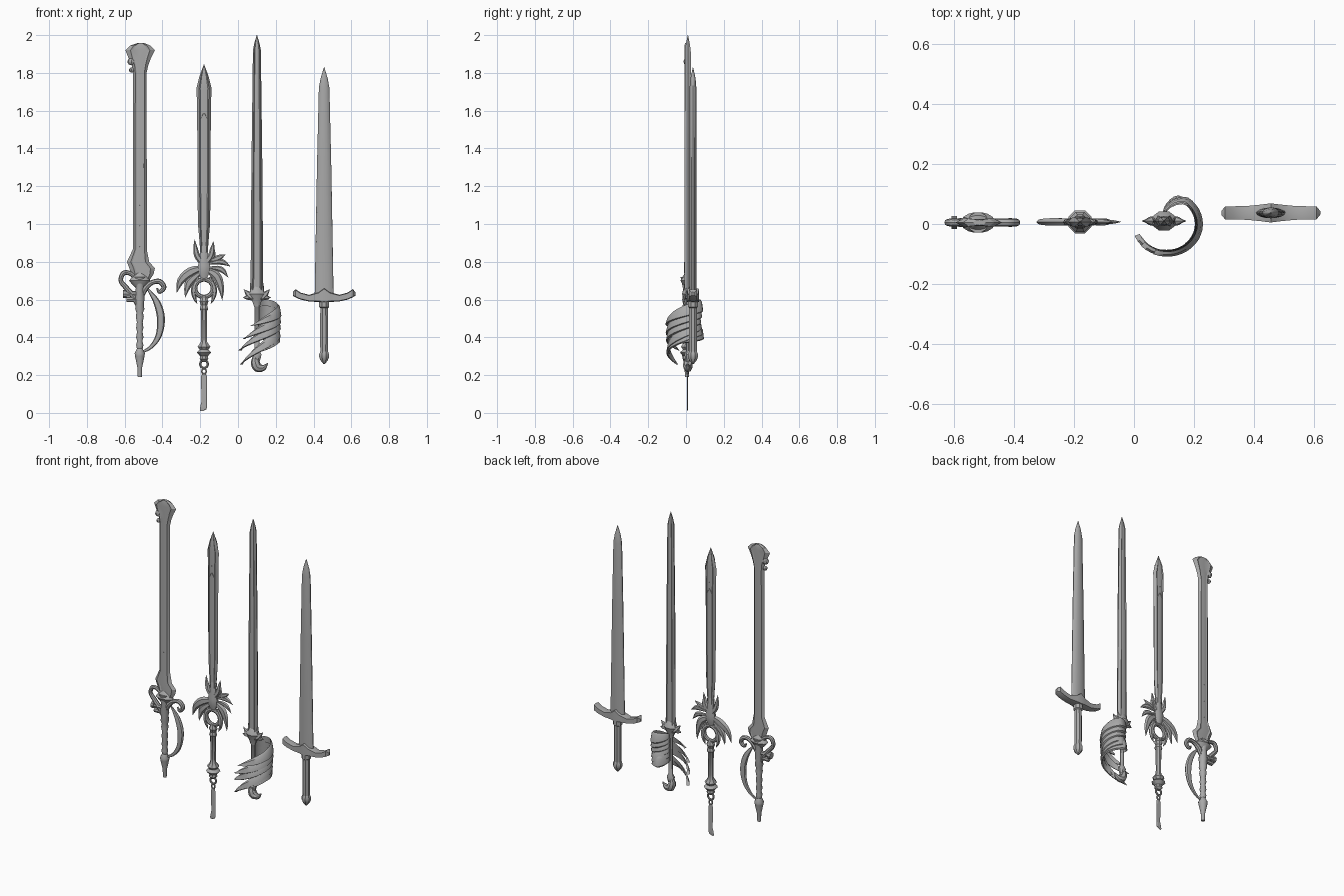
import bpy, bmesh, math
from mathutils import Vector

cube = bpy.data.objects.get("Cube")
if cube:
    bpy.data.objects.remove(cube)

steel = bpy.data.materials.new("plain_grey")
steel.use_nodes = True
grey = (0.4, 0.4, 0.4, 1)
steel.diffuse_color = grey
steel.node_tree.nodes["Principled BSDF"].inputs["Base Color"].default_value = grey


def loft(name, rings, angle=35):
    """Skin a row of equal point rings and close both ends."""
    bm = bmesh.new()
    rows = [[bm.verts.new(p) for p in ring] for ring in rings]
    n = len(rows[0])
    for a, b in zip(rows, rows[1:]):
        for i in range(n):
            j = (i + 1) % n
            bm.faces.new((a[i], a[j], b[j], b[i]))
    bm.faces.new(rows[0])
    bm.faces.new(rows[-1])
    bmesh.ops.remove_doubles(bm, verts=bm.verts, dist=0.0002)
    bmesh.ops.recalc_face_normals(bm, faces=bm.faces)
    mesh = bpy.data.meshes.new(name)
    bm.to_mesh(mesh)
    bm.free()
    mesh.materials.append(steel)
    obj = bpy.data.objects.new(name, mesh)
    bpy.context.collection.objects.link(obj)
    bpy.ops.object.select_all(action='DESELECT')
    obj.select_set(True)
    bpy.context.view_layer.objects.active = obj
    bpy.ops.object.shade_smooth_by_angle(angle=math.radians(angle))
    return obj


def circle(n, turn=0.0):
    steps = [math.tau * (i + turn) / n for i in range(n)]
    return [(math.cos(a), math.sin(a)) for a in steps]


def spline(points, steps=6):
    """Smooth path through the points; the radius rides along."""
    p = [Vector(q) for q in points]
    p = [p[0] * 2 - p[1]] + p + [p[-1] * 2 - p[-2]]
    path = []
    for a, b, c, d in zip(p, p[1:], p[2:], p[3:]):
        for k in range(steps):
            t = k / steps
            path.append((b * 2 + (c - a) * t + (a * 2 - b * 5 + c * 4 - d) * t * t
                         + (b * 3 - a - c * 3 + d) * t ** 3) / 2)
    return path + [p[-2]]


def sweep(name, hilt, points, depth=1.0, sides=8, steps=6):
    """Tapered stem in the plane of the sword; points are (x, z, radius)."""
    path = spline(points, steps)
    rings = []
    for i, p in enumerate(path):
        d = path[min(i + 1, len(path) - 1)] - path[max(i - 1, 0)]
        d = Vector((d.x, d.y)).normalized()
        r = max(p.z, 0)
        rings.append([(hilt[0] + p.x - d.y * r * u, hilt[1] + r * depth * v,
                       p.y + d.x * r * u) for u, v in circle(sides)])
    return loft(name, rings)


def lathe(name, hilt, profile, sides=12, flat=1.0):
    """Turned part; profile is (radius, z)."""
    return loft(name, [[(hilt[0] + r * u, hilt[1] + r * flat * v, z)
                        for u, v in circle(sides, 0.5)] for r, z in profile])


def blade(name, hilt, rows, thick, section):
    """Rows are (z, left, right); the section is scaled between the edges."""
    rings = []
    for z, l, r in rows:
        t = thick * min(1, (r - l) / 0.05)
        rings.append([(hilt[0] + (l + r) / 2 + (r - l) / 2 * u, hilt[1] + t * v, z)
                      for u, v in section])
    return loft(name, rings, 20)


def even(rows):
    return [(z, -w, w) for z, w in rows]


def ring(name, hilt, z, radius, wire, squash=1.0):
    bpy.ops.mesh.primitive_torus_add(
        major_radius=radius, minor_radius=wire, major_segments=24, minor_segments=8,
        location=(hilt[0], hilt[1], z), rotation=(math.pi / 2, 0, 0))
    obj = bpy.context.object
    obj.name = name
    obj.scale.x = squash
    obj.data.materials.append(steel)
    bpy.ops.object.shade_smooth_by_angle()


def stud(name, hilt, x, z, r):
    sweep(name, hilt, [(x, z - 2 * r, 0), (x, z, r), (x, z + 2 * r, 0)], 2.2, 4, 1)


half = [(-1, 0), (-.74, .7), (-.66, 1), (-.5, .75), (0, .9), (.5, .75), (.66, 1), (.74, .7)]
fullered = half + [(-u, -v) for u, v in half]
bevelled = [(-1, 0), (-.7, 1), (.7, 1), (1, 0), (.7, -1), (-.7, -1)]
lens = circle(16)

# Scroll sword
A = (-0.52, 0.005)
blade("scroll_blade", A, [
    (.7, -.02, .05), (.735, -.045, .073), (.765, -.055, .08), (.8, -.068, .05),
    (.865, -.037, .037), (1.3, -.037, .037), (1.8, -.036, .036), (1.84, -.042, .045),
    (1.88, -.06, .06), (1.92, -.076, .08), (1.945, -.05, .055), (1.957, -.015, .025)],
    .013, fullered)
for k in range(3):
    stud("blade_mark", A, 0, .88 + .11 * k, .006)
for x, z, r in [(-.045, 1.86, .02), (-.043, 1.815, .014)]:
    sweep("tip_knob", A, [(x, z - r, 0), (x, z - r * .7, r * .7), (x, z, r),
                          (x, z + r * .7, r * .7), (x, z + r, 0)], .9)
lathe("scroll_grip", A, [
    (.011, .19), (.013, .24), (.026, .3), (.028, .315), (.016, .34), (.02, .36), (.014, .38),
    (.02, .4), (.015, .43), (.02, .45), (.016, .48), (.022, .51), (.018, .53), (.025, .55),
    (.022, .58), (.026, .6), (.022, .66), (.035, .72)])
lathe("scroll_collar", A, [(.02, .66), (.045, .685), (.058, .7), (.045, .715), (.02, .74)],
      16, .6)
sweep("left_scroll", A, [
    (.04, .685, .008), (0, .69, .014), (-.045, .735, .012), (-.085, .74, .013),
    (-.1, .7, .012), (-.07, .66, .014), (-.03, .61, .014), (-.01, .55, .004)])
sweep("right_scroll", A, [
    (0, .59, .008), (.03, .66, .016), (.065, .69, .013), (.105, .695, .014),
    (.128, .665, .013), (.105, .64, .01), (.09, .66, .004)])
sweep("knuckle_bow", A, [
    (.04, .66, .004), (.09, .585, .018), (.112, .5, .021), (.1, .41, .016),
    (.06, .35, .01), (.01, .32, .006)], .7)
for z, x in [(.63, -.088), (.6, -.07)]:
    sweep("side_peg", A, [(x, z, .014), (0, z, .014)], 1, 8, 1)
sweep("side_peg_cap", A, [(-.088, .63, .021), (-.07, .63, .021)], 1, 8, 1)

# Leaf sword
B = (-0.18, 0.007)
blade("leaf_blade", B, even([
    (.85, .02), (.92, .025), (1, .032), (1.2, .035), (1.6, .036), (1.72, .04),
    (1.78, .025), (1.845, .001)]), .015, fullered)
stud("blade_diamond", B, 0, 1.63, .008)
for s in (-1, 1):
    sweep("blade_chevron", B, [(0, 1.59, .003), (s * .02, 1.555, .003)], 5, 4, 1)
    sweep("ring_horn", B, [(s * .03, .72, .008), (s * .055, .66, .013),
                           (s * .05, .61, .01), (s * .035, .575, 0)], .9, 6)
    sweep("blade_horn", B, [(s * .005, .79, .016), (s * .035, .83, .016),
                            (s * .045, .87, .012), (s * .05, .915 - s * .005, 0)], .8, 6)
lathe("leaf_hub", B, [(.012, .7), (.03, .74), (.034, .78), (.022, .83), (.024, .88),
                      (.008, .92)], 8, .6)
ring("guard_ring", B, .66, .047, .012)
leaves = {
    "left_wing": [(0, .77, .012), (-.07, .745, .026), (-.122, .7, .02), (-.145, .635, 0)],
    "left_low_wing": [(-.01, .75, .01), (-.07, .7, .022), (-.09, .66, .015), (-.1, .61, 0)],
    "right_wing": [(.01, .76, .012), (.065, .725, .024), (.09, .66, .016), (.097, .595, 0)],
    "upper_leaf": [(.02, .79, .004), (.045, .83, .015), (.055, .875, 0)],
    "rising_leaf": [(.02, .8, .004), (.075, .82, .016), (.115, .84, 0)],
    "outer_leaf": [(.02, .79, .004), (.09, .8, .016), (.14, .775, 0)],
    "lower_leaf": [(.02, .77, .004), (.09, .76, .015), (.13, .715, 0)]}
for name, pts in leaves.items():
    sweep(name, B, pts, .55, 6)
lathe("leaf_grip", B, [
    (.01, .27), (.025, .285), (.022, .3), (.042, .32), (.025, .335), (.036, .35), (.018, .375),
    (.016, .4), (.018, .54), (.024, .55), (.018, .57), (.026, .59), (.012, .62)], 8)
ring("chain_ring", B, .258, .02, .006)
ring("chain_link", B, .22, .014, .005, .8)
blade("hanging_tag", B, [(.01, -.02, -.004), (.02, -.022, .014), (.04, -.018, .016),
                         (.06, -.013, .016), (.19, -.016, .016), (.208, -.01, .01)],
      .004, bevelled)

# Feather sword
C = (0.1, 0.01)
blade("feather_blade", C, even([(.6, .034), (1.3, .029), (1.92, .021), (1.96, .013),
                                (2, .001)]), .018, fullered)
lathe("feather_grip", C, [(.012, .26), (.022, .29), (.026, .31), (.014, .33), (.013, .45),
                          (.015, .56), (.03, .6), (.045, .63), (.03, .66), (.01, .68)], 8, .75)
for s in (-1, 1):
    sweep("collar_petal", C, [(0, .6, .012), (s * .035, .62, .02), (s * .07, .655, 0)], .9, 6)
    sweep("collar_low_petal", C, [(0, .64, .01), (s * .04, .615, .017), (s * .075, .61, 0)], .9, 6)
    sweep("collar_high_petal", C, [(0, .61, .012), (s * .02, .64, .017), (s * .035, .69, 0)], .9, 6)
sweep("hooked_pommel", C, [(-.01, .3, .012), (-.008, .265, .024), (.005, .24, .024),
                           (.035, .24, .016), (.06, .265, 0)])


def feather(turn, drop, i):
    """Long feather wrapped round the hand from the back to the front."""
    rings = []
    for k in range(25):
        s = k / 24
        a = math.radians(110 + (turn - 110) * s)
        out = min(1, .3 + 3 * s) * (1 - .015 * i)
        start = .575 - .03 * i
        z = start + (drop - start) * s ** 1.7
        w = .034 * min(1, .4 + 3 * s) * (1 - s ** 4)
        rings.append([(.11 + .11 * math.cos(a) * (out + q), .1 * math.sin(a) * (out + q), z + w * v)
                      for v, q in ((-1, 0), (0, -.04), (1, -.08), (.6, .02), (-.8, .09))])
    loft("hand_feather", rings)


tips = [(-112, .46), (-138, .39), (-158, .33), (-152, .255), (-100, .315), (-50, .37)]
for i, (turn, drop) in enumerate(tips):
    feather(turn, drop, i)

# Plain sword
D = (0.456, 0.037)
blade("plain_blade", D, even([(.62, .05), (.8, .047), (1.3, .038), (1.72, .028),
                              (1.77, .019), (1.83, .001)]), .018, lens)
arm = [(0, .58, .665, .032), (.03, .587, .64, .028), (.08, .59, .625, .023),
       (.125, .6, .637, .022), (.152, .612, .655, .022), (.165, .62, .64, .006)]
arms = [(-x, a, b, y) for x, a, b, y in reversed(arm[1:])] + arm
loft("crossguard", [[(D[0] + x, D[1] + y * u, (a + b) / 2 + (b - a) / 2 * v)
                     for u, v in ((-1, -.8), (0, -1), (1, -.8), (1, .8), (0, 1), (-1, .8))]
                    for x, a, b, y in arms])
lathe("plain_grip", D, [(.022, .31), (.023, .45), (.022, .555), (.028, .56), (.028, .59)], 8)
lathe("plain_pommel", D, [(.004, .258), (.022, .28), (.028, .295), (.028, .312), (.022, .325)], 8)
